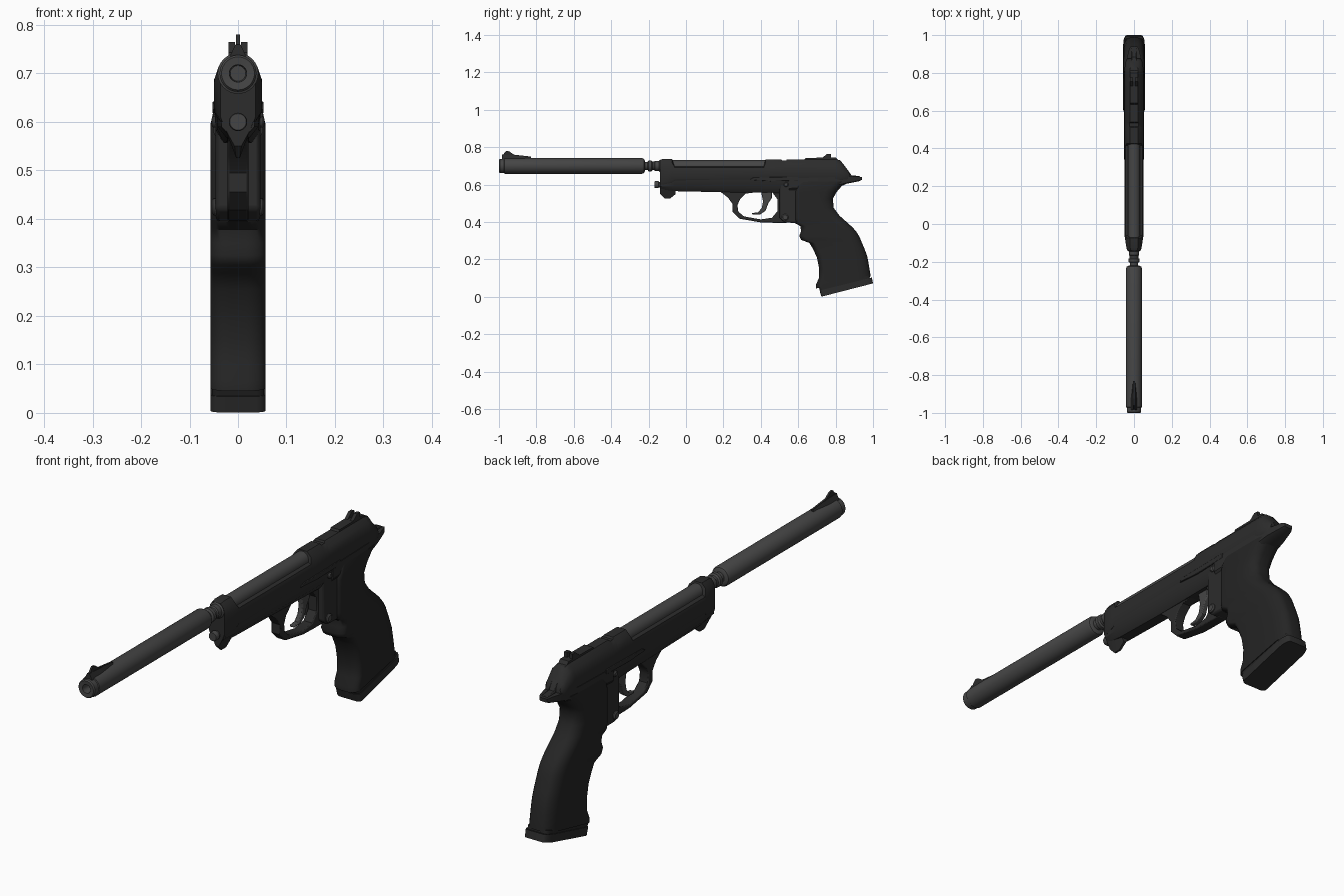
import bpy, bmesh
from math import sin, cos, pi, radians
from mathutils import Vector


def mat(name, v):
    m = bpy.data.materials.new(name)
    m.diffuse_color = (v, v, v, 1)
    return m


BODY, STEEL, GRIP = mat("body", 0.025), mat("steel", 0.06), mat("grip", 0.018)


def loft(name, rings, m, bevel=0, angle=35):
    """Skin equal-length rings of points and cap both ends."""
    bm = bmesh.new()
    rows = [[bm.verts.new(p) for p in r] for r in rings]
    n = len(rows[0])
    for a, b in zip(rows, rows[1:]):
        for i in range(n):
            bm.faces.new((a[i], a[(i + 1) % n], b[(i + 1) % n], b[i]))
    bm.faces.new(rows[0])
    bm.faces.new(rows[-1][::-1])
    bmesh.ops.recalc_face_normals(bm, faces=bm.faces)
    me = bpy.data.meshes.new(name)
    bm.to_mesh(me)
    bm.free()
    ob = bpy.data.objects.new(name, me)
    bpy.context.collection.objects.link(ob)
    me.materials.append(m)
    bpy.ops.object.select_all(action='DESELECT')
    bpy.context.view_layer.objects.active = ob
    ob.select_set(True)
    bpy.ops.object.shade_smooth_by_angle(angle=radians(angle))
    if bevel:
        b = ob.modifiers.new("bevel", 'BEVEL')
        b.width, b.segments, b.limit_method = bevel, 2, 'ANGLE'
        b.angle_limit = radians(50)
    return ob


def plate(name, pts, x0, x1, m, bevel=0):
    """Side profile (y, z) extruded across x."""
    return loft(name, [[(x, y, z) for y, z in pts] for x in (x0, x1)], m, bevel)


def lathe(name, prof, z, m, n=32):
    """Profile (y, radius) turned about the y axis at height z."""
    return loft(name, [[(r * cos(2 * pi * i / n), y, z + r * sin(2 * pi * i / n))
                        for i in range(n)] for y, r in prof], m)


def bands(name, stations, m, bevel=0):
    """Symmetric body along y: each station is y plus right-hand (x, z) points."""
    return loft(name, [[(x, y, z) for x, z in half] + [(-x, y, z) for x, z in half[::-1]]
                       for y, half in stations], m, bevel)


# Muzzle tube, neck and inner barrel
lathe("muzzle_tube", [(-.96, .016), (-.998, .018), (-1, .034), (-.995, .038), (-.972, .038),
                      (-.97, .042), (-.235, .042), (-.225, .038), (-.22, .028), (-.22, .02)], .70, STEEL)
lathe("barrel_neck", [(-.24, .022), (-.205, .022), (-.20, .03), (-.185, .03), (-.18, .023), (-.17, .023),
                      (-.165, .027), (-.145, .027), (-.14, .033), (-.12, .033)], .70, STEEL)
lathe("barrel", [(-.12, .033), (.46, .033)], .698, STEEL)

# Front sight
plate("front_sight", [(-.985, .735), (-.985, .752), (-.962, .78), (-.945, .778), (-.92, .76),
                      (-.83, .75), (-.83, .735)], -.004, .004, BODY)
bands("front_sight_base", [(-.985, [(.017, .735), (.005, .76)]), (-.92, [(.017, .735), (.005, .757)]),
                           (-.83, [(.008, .735), (.003, .748)])], BODY)


# Slide: open over the barrel, sloping at the rear
def slide_section(w, shoulder, top, topw, low=.622):
    return [(w * .9, low), (w, low + .01), (w, shoulder), ((w + topw) / 2 + .004, (shoulder + top) / 2 + .005),
            (topw, top)]


full = slide_section(.05, .685, .735, .02)
cut = slide_section(.05, .675, .697, .034)
bands("slide", [(-.14, slide_section(.036, .69, .732, .018, .60)),
                (-.125, slide_section(.04, .69, .737, .02, .60)),
                (-.075, slide_section(.048, .69, .737, .02, .61)),
                (-.06, cut), (.415, cut), (.425, full), (.51, full),
                (.515, slide_section(.05, .685, .728, .024)), (.535, slide_section(.05, .685, .728, .024)),
                (.54, full), (.80, full), (.825, slide_section(.05, .68, .73, .02)),
                (.86, slide_section(.044, .66, .685, .02)), (.875, slide_section(.036, .645, .66, .02))], BODY)

# Rear sight
plate("rear_sight_base", [(.63, .73), (.64, .743), (.80, .745), (.815, .73)], -.02, .02, BODY)
for s in (-1, 1):
    plate("rear_sight_post", [(.725, .74), (.755, .765), (.775, .765), (.775, .74)], s * .006, s * .02, BODY)

# Frame under the slide, rear tang and hammer
bands("frame_front", [(-.135, [(.02, .575), (.034, .59), (.036, .63)]),
                      (-.06, [(.022, .565), (.042, .59), (.046, .632)]),
                      (.17, [(.022, .56), (.042, .585), (.048, .632)]),
                      (.6, [(.03, .555), (.046, .58), (.049, .632)])], BODY)
plate("frame_rear", [(.50, .60), (.50, .42), (.53, .397), (.60, .395), (.68, .42), (.68, .632), (.44, .632)],
      -.046, .046, BODY, .008)
bands("rear_tang", [(.55, [(.04, .56), (.052, .58), (.052, .634)]),
                    (.78, [(.035, .57), (.052, .59), (.052, .64)]),
                    (.86, [(.026, .605), (.042, .61), (.042, .642)]),
                    (.925, [(.016, .618), (.026, .622), (.026, .643)]),
                    (.94, [(.012, .625), (.018, .628), (.018, .64)])], BODY)
plate("hammer", [(.83, .70), (.86, .685), (.885, .65), (.93, .645), (.93, .632), (.83, .632)], -.014, .014, BODY, .003)

# Guide rod and lug below the muzzle
lathe("guide_rod", [(-.168, .012), (-.168, .017), (-.163, .019), (-.148, .019), (-.145, .015), (-.10, .015)],
      .60, STEEL, 20)
bands("front_lug", [(-.138, [(.007, .55), (.026, .585), (.034, .61)]),
                    (-.115, [(.004, .526), (.02, .57), (.036, .61)]),
                    (-.085, [(.004, .526), (.02, .57), (.036, .61)]),
                    (-.055, [(.006, .55), (.02, .575), (.036, .61)])], BODY)

# Trigger guard and trigger
outer = [(.18, .565), (.225, .53), (.25, .495), (.248, .455), (.285, .418), (.40, .398), (.47, .396),
         (.54, .396), (.55, .5), (.55, .57)]
inner = [(.46, .56), (.49, .52), (.49, .46), (.46, .423), (.40, .414), (.31, .43), (.28, .455),
         (.275, .49), (.288, .52), (.32, .552), (.40, .562)]
plate("trigger_guard", outer + inner, -.022, .022, BODY, .004)
plate("trigger", [(.40, .57), (.412, .51), (.405, .475), (.385, .452), (.352, .448), (.355, .44), (.395, .44),
                  (.425, .46), (.44, .50), (.46, .53), (.46, .57)], -.011, .011, STEEL, .004)

# Controls on both sides
for s in (-1, 1):
    for y, z, r in ((.53, .425, .018), (.535, .60, .012)):
        loft("side_pin", [[(s * x, y + r * k * cos(i * pi / 8), z + r * k * sin(i * pi / 8)) for i in range(16)]
                          for x, k in ((.03, 1), (.05, 1), (.054, .7))], STEEL)
    plate("side_lever", [(.34, .625), (.36, .638), (.60, .642), (.60, .622), (.45, .618)],
          s * .045, s * .053, BODY, .002)


# Grip: rounded sections between a front and a rear point
def grip_ring(f, r, w, rx=.04, rf=.03, rb=.065):
    f, r = Vector((0, *f)), Vector((0, *r))
    d = r - f
    length = d.length
    d.normalize()
    ring = []
    for q, (sx, end) in enumerate(((1, 1), (-1, 1), (-1, 0), (1, 0))):
        rad = rb if end else rf
        for i in range(7):
            a = (q + i / 6) * pi / 2
            t = (length - rad if end else rad) + sin(a) * rad
            ring.append(f + d * t + Vector((sx * (w - rx) + cos(a) * rx, 0, 0)))
    return ring


pairs = [((.60, .615), (.865, .617)), ((.585, .59), (.835, .595)), ((.575, .56), (.805, .56)),
         ((.575, .52), (.785, .525)), ((.575, .47), (.79, .475)), ((.575, .42), (.82, .435)),
         ((.58, .395), (.845, .412)), ((.612, .378), (.865, .395)), ((.615, .35), (.892, .37)),
         ((.605, .325), (.913, .345)), ((.615, .305), (.928, .32)), ((.66, .288), (.938, .295)),
         ((.68, .255), (.953, .26)), ((.70, .21), (.968, .22)), ((.712, .15), (.976, .18)),
         ((.71, .10), (.982, .145)), ((.695, .065), (.985, .125)), ((.695, .045), (.987, .108))]
loft("grip", [grip_ring(f, r, .052 if i == 0 else .057) for i, (f, r) in enumerate(pairs)], GRIP, angle=50)

# Base plate with a thin seam above it
loft("grip_seam", [grip_ring(f, r, .054, .015, .015, .05) for f, r in
                   (((.71, .05), (.98, .115)), ((.72, .025), (.985, .09)))], GRIP)
loft("base_plate", [grip_ring(f, r, .057, .02, .015, .05) for f, r in
                    (((.714, .034), (.994, .103)), ((.724, .001), (1.0, .072)))], BODY)
